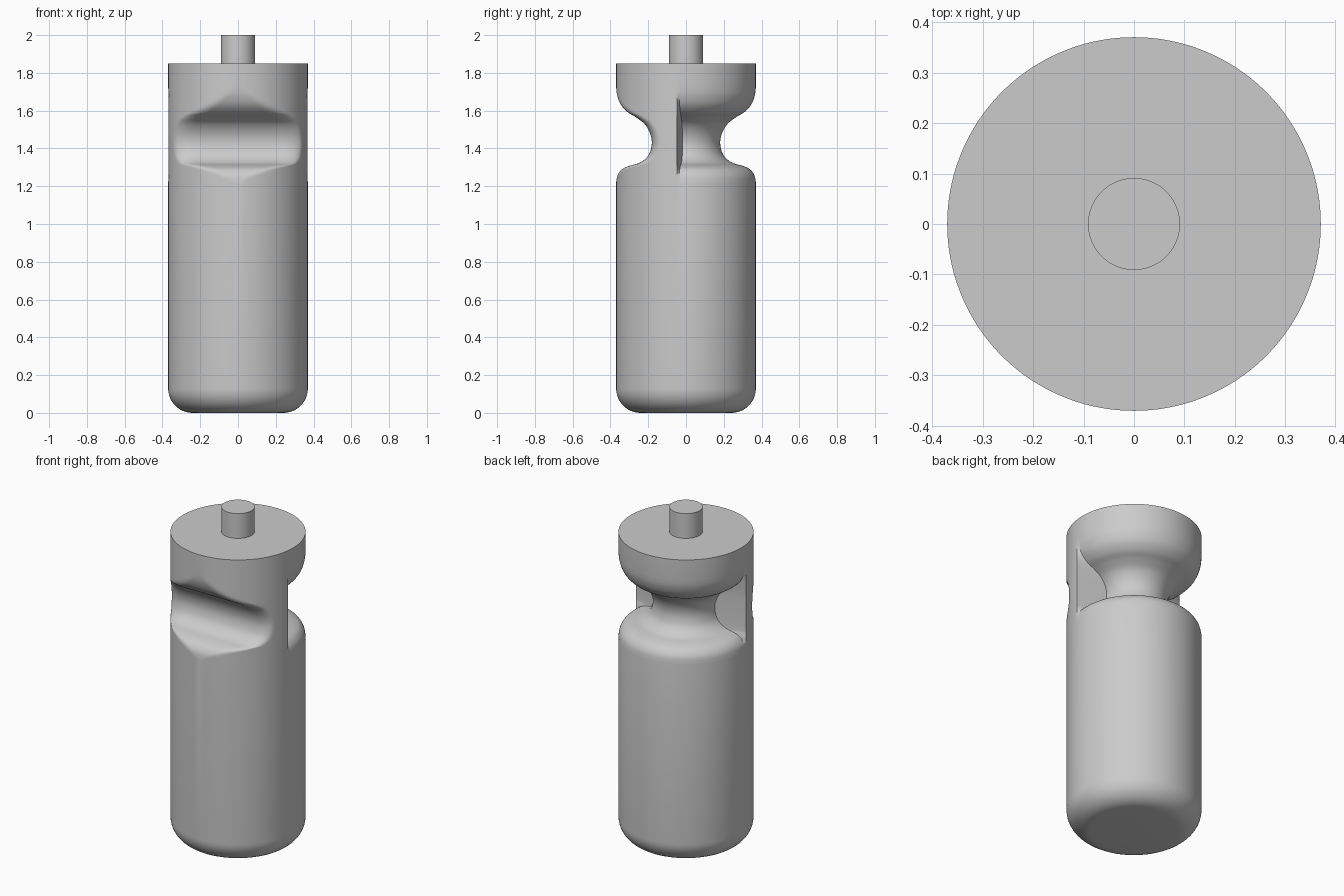
import bpy, bmesh
from math import sin, cos, pi, radians
from mathutils import Vector

if "Cube" in bpy.data.objects:
    bpy.data.objects.remove(bpy.data.objects["Cube"], do_unlink=True)

RADIUS, SHOULDER, FILLET = 0.37, 1.85, 0.13
SEGMENTS = 192

grey = bpy.data.materials.new("plain grey")
grey.use_nodes = True
colour = (0.6, 0.6, 0.6, 1)
grey.diffuse_color = colour
grey.node_tree.nodes["Principled BSDF"].inputs["Base Color"].default_value = colour


def spline(points, steps):
    """Smooth curve through 2D points."""
    pts = [Vector(p) for p in points]
    pts = [pts[0]] + pts + [pts[-1]]
    out = []
    for a, b, c, d in zip(pts, pts[1:], pts[2:], pts[3:]):
        for i in range(steps):
            t = i / steps
            out.append(b + (c - a) * t / 2 + (2 * a - 5 * b + 4 * c - d) * t**2 / 2
                       + (3 * b - a - 3 * c + d) * t**3 / 2)
    return out + [pts[-1]]


def smooth_min(a, b, k):
    """Minimum of two radii, with the crease rounded over width k."""
    h = max(k - abs(a - b), 0) / k if k > 1e-6 else 0
    return min(a, b) - h * h * k / 4


def lathe(name, rows, radius_at):
    """Closed round solid; radius_at(row, angle from the front)."""
    bm = bmesh.new()
    rings = []
    for row in rows:
        ring = []
        for i in range(SEGMENTS):
            a = 2 * pi * i / SEGMENTS
            r = radius_at(row, a)
            ring.append(bm.verts.new((r * sin(a), -r * cos(a), row[1])))
        rings.append(ring)
    for low, high in zip(rings, rings[1:]):
        for i in range(SEGMENTS):
            j = (i + 1) % SEGMENTS
            bm.faces.new((low[i], low[j], high[j], high[i]))
    bm.faces.new(rings[0][::-1])
    bm.faces.new(rings[-1])
    mesh = bpy.data.meshes.new(name)
    bm.to_mesh(mesh)
    bm.free()
    mesh.materials.append(grey)
    obj = bpy.data.objects.new(name, mesh)
    bpy.context.collection.objects.link(obj)
    bpy.ops.object.select_all(action="DESELECT")
    obj.select_set(True)
    bpy.context.view_layer.objects.active = obj
    bpy.ops.object.shade_smooth_by_angle(angle=radians(40))
    return obj


def body_radius(row, angle):
    depth, z = row
    # Only the front half between the notch ends is cut
    if not 1.215 < z < 1.73 or cos(angle) < 0.1:
        return min(depth, RADIUS)
    return smooth_min(RADIUS, depth / cos(angle), 0.11 * sin(angle) ** 2)


# Body: rounded foot, straight wall and a finger notch across the front
foot = [(RADIUS - FILLET + FILLET * sin(t * pi / 24), FILLET - FILLET * cos(t * pi / 24))
        for t in range(13)]
notch = spline([(0.37, 1.22), (0.362, 1.258), (0.338, 1.29), (0.30, 1.308),
                (0.25, 1.322), (0.213, 1.347), (0.191, 1.38), (0.181, 1.43),
                (0.191, 1.482), (0.22, 1.53), (0.265, 1.565), (0.31, 1.593),
                (0.345, 1.632), (0.364, 1.68), (0.37, 1.725)], 6)
lathe("body", foot + notch + [(RADIUS, SHOULDER)], body_radius)

# Stem standing on the flat top
lathe("stem", [(0.091, SHOULDER - 0.01), (0.091, 2.0)], lambda row, angle: row[0])
